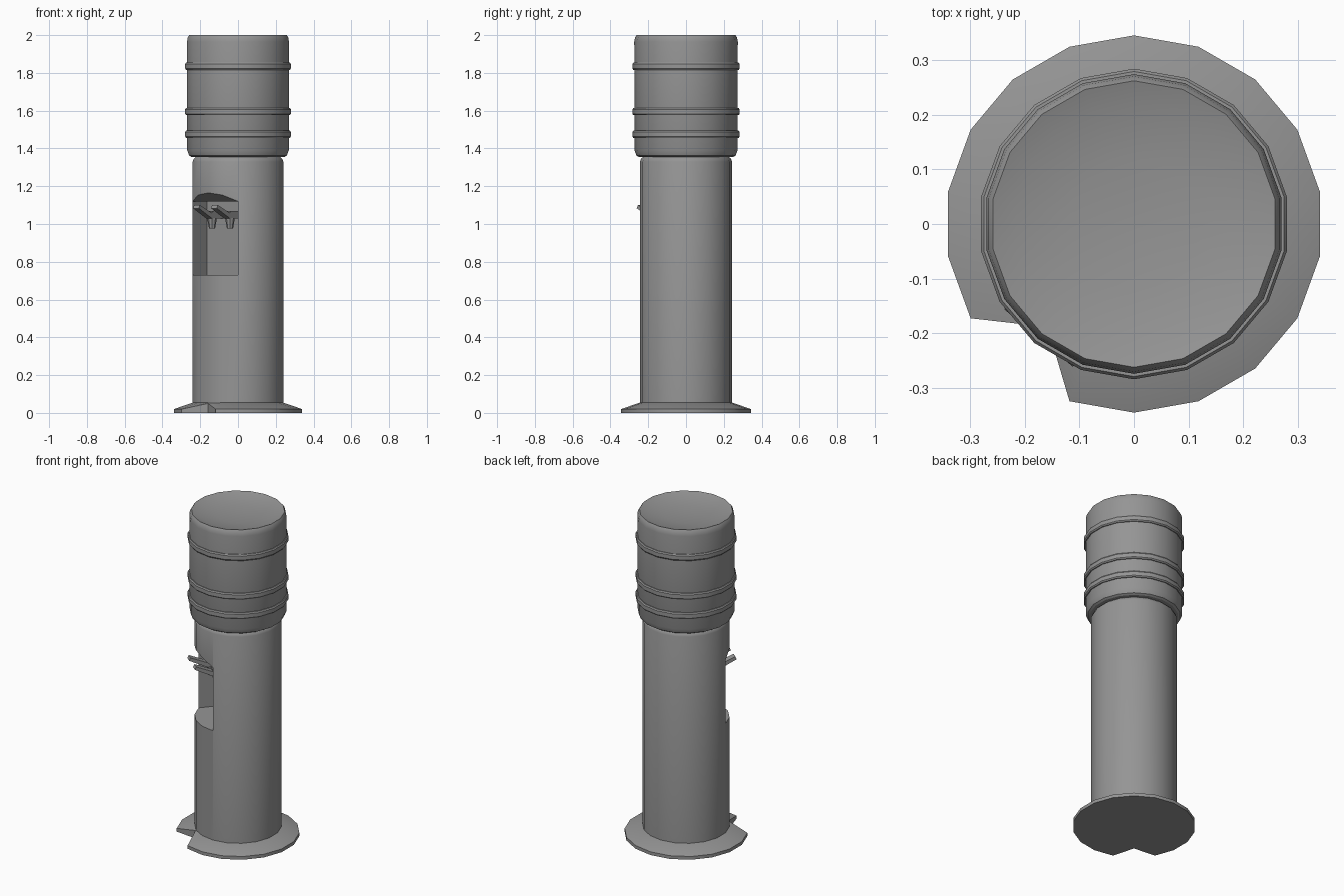
import bpy, bmesh
from math import radians, cos, sin
from mathutils import Vector

if "Cube" in bpy.data.objects:
    bpy.data.objects.remove(bpy.data.objects["Cube"])

SIDES = 18
OUT = Vector((cos(radians(230)), sin(radians(230)), 0))    # direction the dispenser faces
SIDE = Vector((-OUT.y, OUT.x, 0))                          # across the dispenser

grey = bpy.data.materials.new("dark_grey")
grey.diffuse_color = (0.3, 0.3, 0.3, 1)
grey.use_nodes = True
grey.node_tree.nodes["Principled BSDF"].inputs["Base Color"].default_value = grey.diffuse_color


def finish(name, bm, smooth=True):
    bmesh.ops.recalc_face_normals(bm, faces=bm.faces)
    me = bpy.data.meshes.new(name)
    bm.to_mesh(me)
    bm.free()
    me.materials.append(grey)
    ob = bpy.data.objects.new(name, me)
    bpy.context.collection.objects.link(ob)
    if smooth:
        smooth_by_angle(ob)
    return ob


def activate(ob):
    bpy.ops.object.select_all(action='DESELECT')
    ob.select_set(True)
    bpy.context.view_layer.objects.active = ob


def smooth_by_angle(ob):
    activate(ob)
    bpy.ops.object.shade_smooth_by_angle(angle=radians(30))


def lathe(profile, sides=SIDES, centre=Vector((0, 0, 0))):
    """Capped turned solid from (radius, z) points; vertex i sits at 90 + i*360/sides degrees."""
    bm = bmesh.new()
    rings = []
    for r, z in profile:
        angles = [radians(90 + 360 * i / sides) for i in range(sides)]
        rings.append([bm.verts.new(centre + Vector((r * cos(a), r * sin(a), z))) for a in angles])
    for a, b in zip(rings, rings[1:]):
        for i in range(sides):
            j = (i + 1) % sides
            bm.faces.new((a[i], a[j], b[j], b[i]))
    bm.faces.new(rings[0])
    bm.faces.new(rings[-1])
    return bm, rings


def extrude_profile(points, s0, s1):
    """Solid from (outward, z) points, spanning s0..s1 across the dispenser."""
    bm = bmesh.new()
    ends = [[bm.verts.new(OUT * d + SIDE * s + Vector((0, 0, z))) for d, z in points]
            for s in (s0, s1)]
    n = len(points)
    for i in range(n):
        j = (i + 1) % n
        bm.faces.new((ends[0][i], ends[0][j], ends[1][j], ends[1][i]))
    bm.faces.new(ends[0])
    bm.faces.new(ends[1])
    return bm


# Base flange, with one rim corner pulled in to form the notch
bm, rings = lathe([(0.345, 0), (0.345, 0.02), (0.242, 0.055)])
notch = 7
rings[0][notch].co = OUT * 0.245
rings[1][notch].co = OUT * 0.246 + Vector((0, 0, 0.05))
finish("base_flange", bm)

# Column with the dispensing recess cut out
bm, _ = lathe([(0.244, 0.01), (0.244, 1.33), (0.238, 1.345), (0.225, 1.357)])
column = finish("column", bm, smooth=False)
cutter = finish("recess_cutter", extrude_profile(
    [(0.07, 0.73), (0.32, 0.73), (0.32, 1.225), (0.187, 1.12), (0.07, 1.12)],
    -0.1565, 0.1565), smooth=False)
cutter.hide_render = True
mod = column.modifiers.new("recess", 'BOOLEAN')
mod.operation = 'DIFFERENCE'
mod.solver = 'EXACT'
mod.object = cutter
activate(column)
bpy.ops.object.modifier_apply(modifier=mod.name)
bpy.data.objects.remove(cutter)
smooth_by_angle(column)

# Bottle with rounded rims and a shallow dished top
bm, _ = lathe([(0.25, 1.355), (0.262, 1.362), (0.273, 1.39), (0.274, 1.965),
               (0.270, 1.988), (0.262, 2.0), (0.22, 1.987), (0.12, 1.974), (0.03, 1.97)])
finish("bottle", bm)

# Raised bands round the bottle
for k, z in enumerate((1.475, 1.595, 1.835)):
    bm, _ = lathe([(0.26, z - 0.019), (0.279, z - 0.019), (0.284, z - 0.012),
                   (0.284, z + 0.012), (0.279, z + 0.019), (0.26, z + 0.019)])
    finish(f"bottle_band_{k + 1}", bm)

# Taps: body, spout and lever
for label, s in (("left", -0.062), ("right", 0.062)):
    finish(f"tap_body_{label}", extrude_profile(
        [(0.06, 1.03), (0.165, 1.03), (0.165, 1.068), (0.06, 1.068)], s - 0.02, s + 0.02))
    bm, _ = lathe([(0.016, 0.975), (0.026, 1.032)], 8, OUT * 0.14 + SIDE * s)
    finish(f"tap_spout_{label}", bm)
    finish(f"tap_lever_{label}", extrude_profile(
        [(0.15, 1.035), (0.165, 1.03), (0.272, 1.083), (0.264, 1.1), (0.15, 1.052)],
        s - 0.02, s + 0.02))
